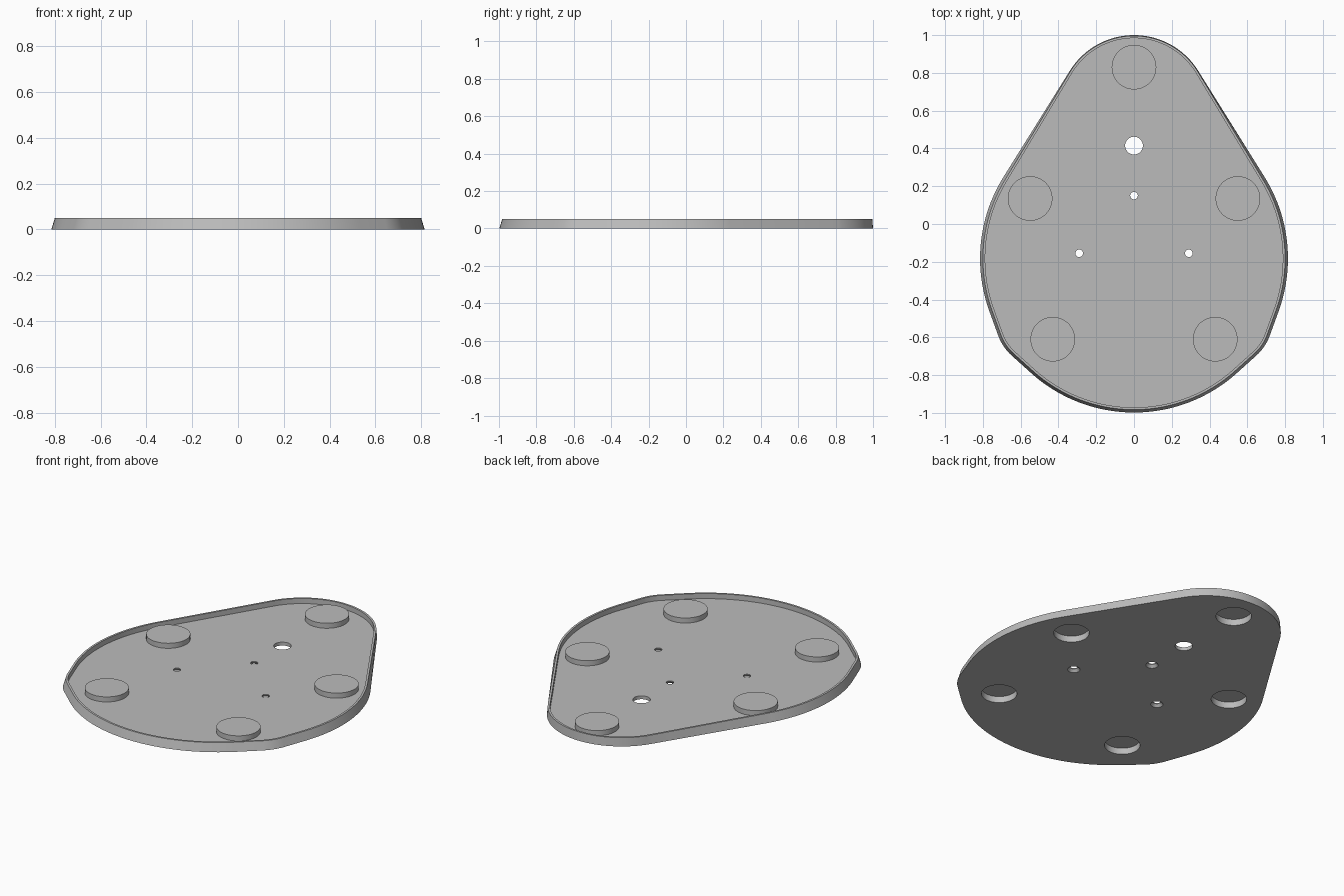
import bpy, bmesh, math
from mathutils import Vector

if "Cube" in bpy.data.objects:
    bpy.data.objects.remove(bpy.data.objects["Cube"])

FLOOR, TOP = 0.02, 0.05
FEET = [(0, 0.83), (0.55, 0.135), (-0.55, 0.135), (0.43, -0.61), (-0.43, -0.61)]
SCREWS = [(0, 0.15), (0.29, -0.155), (-0.29, -0.155)]

grey = bpy.data.materials.new("grey plastic")
grey.use_nodes = True
grey.diffuse_color = (0.5, 0.5, 0.5, 1)
grey.node_tree.nodes["Principled BSDF"].inputs["Base Color"].default_value = (0.5, 0.5, 0.5, 1)


def make_object(name, bm):
    bmesh.ops.recalc_face_normals(bm, faces=bm.faces)
    mesh = bpy.data.meshes.new(name)
    bm.to_mesh(mesh)
    bm.free()
    mesh.materials.append(grey)
    obj = bpy.data.objects.new(name, mesh)
    bpy.context.collection.objects.link(obj)
    return obj


def loft(name, rings):
    """Solid skinned through matching rings, capped at both ends."""
    bm = bmesh.new()
    loops = [[bm.verts.new(p) for p in ring] for ring in rings]
    n = len(loops[0])
    for a, b in zip(loops, loops[1:]):
        for i in range(n):
            j = (i + 1) % n
            bm.faces.new((a[i], a[j], b[j], b[i]))
    bm.faces.new(loops[0])
    bm.faces.new(loops[-1])
    return make_object(name, bm)


def circle(x, y, r, z, n=64):
    return [(x + r * math.cos(2 * math.pi * i / n),
             y + r * math.sin(2 * math.pi * i / n), z) for i in range(n)]


def turned(name, centre, profile):
    return loft(name, [circle(*centre, r, z) for r, z in profile])


def outline(z, inset, back_inset, n=180):
    """Tear-drop outline wrapped around a body, a back and two front lobes."""
    lobes = [(Vector((0, -0.183)), 0.815 - inset),
             (Vector((0, 0.6)), 0.4 - back_inset),
             (Vector((0.47, -0.5)), 0.265 - inset),
             (Vector((-0.47, -0.5)), 0.265 - inset)]
    points = []
    for i in range(n):
        a = 2 * math.pi * (i + 0.5) / n
        d = Vector((math.cos(a), math.sin(a)))
        c, r = max(lobes, key=lambda lobe: lobe[0].dot(d) + lobe[1])
        p = c + d * r
        points.append((p.x, p.y, z))
    return points


# Tray with a drafted outer wall and a thin raised rim
tray = loft("base_tray", [outline(0, 0, 0), outline(TOP, 0.015, 0.004),
                          outline(TOP, 0.027, 0.016), outline(FLOOR, 0.027, 0.016)])

# Foot openings, cable hole and countersunk screw holes
cutters = [turned("foot_cutter", c, [(0.095, -0.1), (0.095, 0.1)]) for c in FEET]
cutters.append(turned("cable_cutter", (0, 0.415), [(0.047, -0.1), (0.047, 0.1)]))
cutters += [turned("screw_cutter", c, [(0.038, -0.005), (0.02, 0.015), (0.02, 0.1)])
            for c in SCREWS]
for cutter in cutters:
    cutter.hide_render = True
    mod = tray.modifiers.new(cutter.name, 'BOOLEAN')
    mod.operation = 'DIFFERENCE'
    mod.solver = 'EXACT'
    mod.object = cutter

# Bake the cuts, then drop the cutters
bpy.context.view_layer.update()
cut_mesh = bpy.data.meshes.new_from_object(
    tray.evaluated_get(bpy.context.evaluated_depsgraph_get()))
tray.modifiers.clear()
tray.data = cut_mesh
for cutter in cutters:
    bpy.data.objects.remove(cutter)

# Raised foot pockets, hollow from below
parts = [tray]
for i, c in enumerate(FEET):
    parts.append(turned(f"foot_pocket_{i + 1}", c,
                        [(0.095, 0.037), (0.095, FLOOR), (0.118, FLOOR), (0.118, TOP)]))

# Smooth round walls, crisp edges
bpy.ops.object.select_all(action='DESELECT')
for part in parts:
    part.select_set(True)
bpy.context.view_layer.objects.active = tray
bpy.ops.object.shade_smooth_by_angle(angle=math.radians(30))
